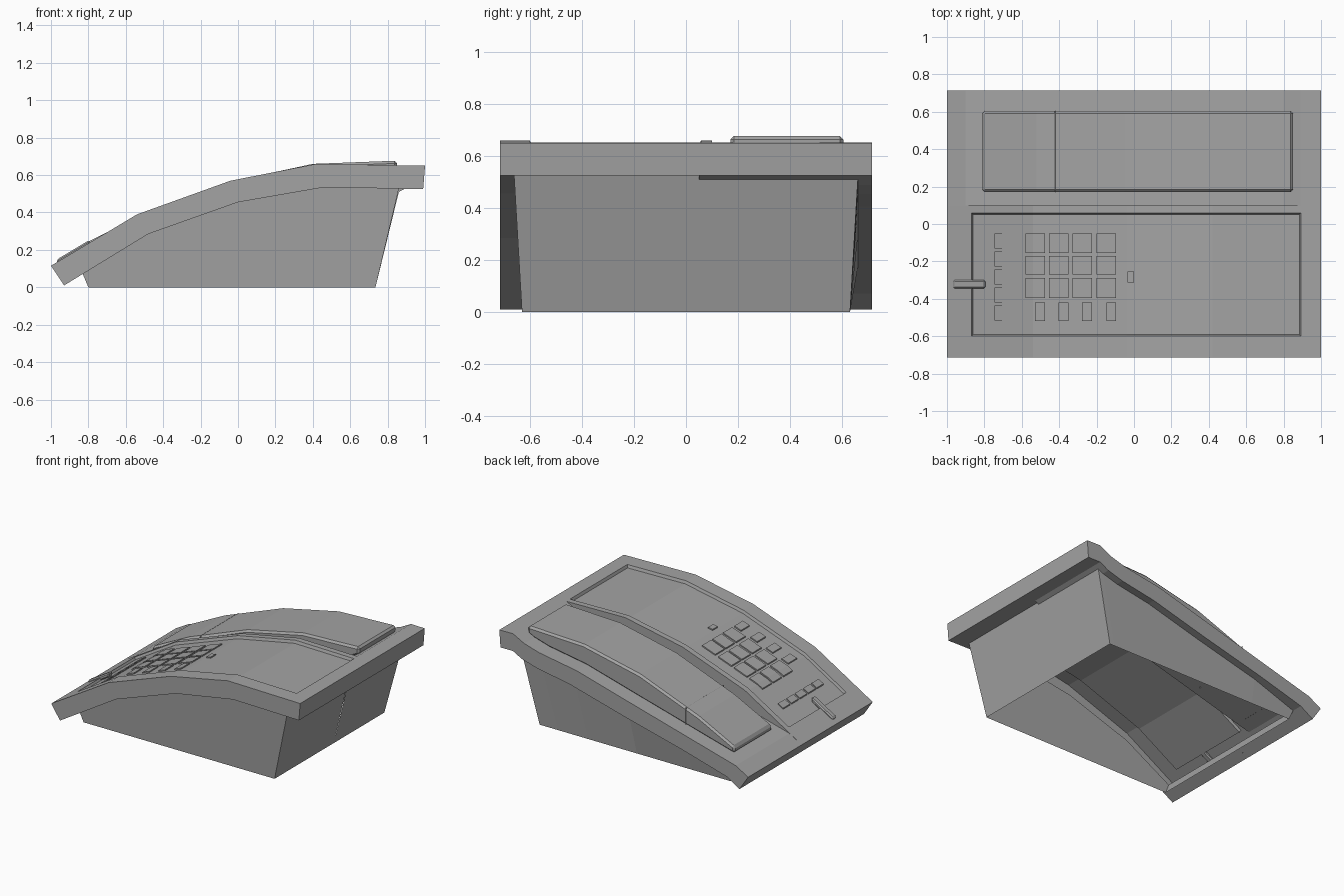
import bpy, bmesh, math

if "Cube" in bpy.data.objects:
    bpy.data.objects.remove(bpy.data.objects["Cube"], do_unlink=True)

grey = bpy.data.materials.new("plain_grey")
grey.use_nodes = True
grey.diffuse_color = (0.37, 0.37, 0.37, 1)
grey.node_tree.nodes["Principled BSDF"].inputs["Base Color"].default_value = grey.diffuse_color

# Side profiles (x, z): high arch beside the keys, sagging cradle under the handset
ARCH_TOP = [(-1, .115), (-.54, .39), (-.04, .57), (.42, .66), (1, .65)]
ARCH_LOW = [(-.93, .01), (-.48, .285), (0, .455), (.46, .535), (.99, .525)]
DIP_TOP = [(-1, .115), (-.9, .172), (-.52, .275), (-.04, .405),
           (.38, .52), (.68, .57), (.8, .605), (.89, .652), (1, .65)]
DIP_LOW = [(-.93, .01), (-.83, .072), (-.48, .17), (0, .29),
           (.43, .405), (.7, .453), (.82, .488), (.89, .526), (.99, .525)]
HANDSET_TOP = [(-.81, .24), (-.52, .385), (-.05, .563), (.4, .66), (.85, .677)]
EDGE, SPLIT, STEP = .715, .1, .05
PANEL_X, PANEL_Y, PANEL_DEPTH, PANEL_SLOPE = (-.868, .892), (-.6, .058), .02, .008


def height(profile, x):
    for (xa, za), (xb, zb) in zip(profile, profile[1:]):
        if x <= xb:
            return za + (zb - za) * (x - xa) / (xb - xa)
    return profile[-1][1]


def stations(x0, x1, *profiles):
    inner = {x for p in profiles for x, z in p if x0 < x < x1}
    return sorted(inner | {x0, x1})


def strip(bm, row_a, row_b):
    """Quads joining two rows of points."""
    for i in range(len(row_a) - 1):
        corners = (row_a[i], row_a[i + 1], row_b[i + 1], row_b[i])
        bm.faces.new([bm.verts.new(c) for c in corners])


def finish(bm, name, bevel=0):
    bmesh.ops.remove_doubles(bm, verts=bm.verts, dist=.0005)
    bmesh.ops.dissolve_degenerate(bm, dist=.0005, edges=bm.edges)
    bmesh.ops.recalc_face_normals(bm, faces=bm.faces)
    mesh = bpy.data.meshes.new(name)
    bm.to_mesh(mesh)
    bm.free()
    mesh.materials.append(grey)
    obj = bpy.data.objects.new(name, mesh)
    bpy.context.collection.objects.link(obj)
    if bevel:
        mod = obj.modifiers.new("soft_edge", "BEVEL")
        mod.width, mod.segments = bevel, 1
        mod.limit_method, mod.angle_limit = "ANGLE", math.radians(40)


def slab(name, x0, x1, y0, y1, top, low, rise=0, sink=0, bevel=0):
    """Closed block between two side profiles."""
    bm = bmesh.new()
    xs = stations(x0, x1, top, low)
    rows = [[(x, y, height(p, x) + d) for x in xs]
            for y, p, d in ((y0, low, sink), (y0, top, rise), (y1, top, rise), (y1, low, sink))]
    for i in range(4):
        strip(bm, rows[i], rows[(i + 1) % 4])
    for k in (0, -1):
        bm.faces.new([bm.verts.new(r[k]) for r in rows])
    finish(bm, name, bevel)


def row(profile, y, xs, drop=0):
    return [(x, y, height(profile, x) - drop) for x in xs]


# Top shell with sunken key panel and handset cradle
bm = bmesh.new()
full = stations(-1, 1, ARCH_TOP, DIP_TOP)
(px0, px1), (py0, py1) = PANEL_X, PANEL_Y
strip(bm, row(ARCH_TOP, -EDGE, full), row(ARCH_TOP, py0, full))
strip(bm, row(ARCH_TOP, py1, full), row(ARCH_TOP, SPLIT, full))
strip(bm, row(ARCH_TOP, SPLIT, full), row(DIP_TOP, SPLIT, full))
strip(bm, row(DIP_TOP, SPLIT, full), row(DIP_TOP, EDGE, full))
for span in ((-1, px0), (px1, 1)):
    strip(bm, row(ARCH_TOP, py0, span), row(ARCH_TOP, py1, span))

# Panel floor and its sloping border
s = PANEL_SLOPE
mouth = stations(px0, px1, ARCH_TOP)
floor = [px0 + s] + mouth[1:-1] + [px1 - s]
floor_rows = [row(ARCH_TOP, y, floor, PANEL_DEPTH) for y in (py0 + s, py1 - s)]
mouth_rows = [row(ARCH_TOP, y, mouth) for y in PANEL_Y]
strip(bm, *floor_rows)
for upper, lower in zip(mouth_rows, floor_rows):
    strip(bm, upper, lower)
for k in (0, -1):
    strip(bm, [r[k] for r in mouth_rows], [r[k] for r in floor_rows])

# Skirt around the shell
for y, top, low in ((-EDGE, ARCH_TOP, ARCH_LOW), (EDGE, DIP_TOP, DIP_LOW)):
    strip(bm, [(x, y, z) for x, z in top], [(x, y, z) for x, z in low])
for k in (0, -1):
    strip(bm, [(ARCH_TOP[k][0], y, ARCH_TOP[k][1]) for y in (-EDGE, EDGE)],
          [(ARCH_LOW[k][0], y, ARCH_LOW[k][1]) for y in (-EDGE, EDGE)])
finish(bm, "top_shell")

# Tapered base, open underneath, with the overhang rim that meets the skirt
base, rim = bmesh.new(), bmesh.new()
ends = []
for side, low in ((-1, ARCH_LOW), (1, DIP_LOW)):
    xs = stations(-.83, .86, low)
    inner, foot = [], []
    for x in xs:
        z = height(low, x)
        lean = .63 + .058 * z if side < 0 else min(.66, .615 + .29 * z)
        inner.append((x, side * lean, z))
        foot.append((-.8 + (x + .83) / 1.69 * 1.535, side * .63, 0))
    strip(rim, row(low, side * EDGE, xs), inner)
    strip(base, inner, foot)
    ends.append((low, side, inner, foot))

# End walls and end rims, stepping down where the cradle begins
for k, bend, tip in ((0, -.831, -.93), (-1, .89, .99)):
    columns = []
    for low, side, inner, foot in ends:
        x, y, z = inner[k]
        outside = [(tip, side * EDGE), (bend, side * EDGE), (x, side * EDGE)]
        rim_points = [(px, py, height(low, px)) for px, py in outside]
        middle = [(px, STEP, pz) for px, py, pz in rim_points]
        wall = [inner[k], foot[k]]
        columns += [(side, rim_points, middle, wall)]
    for side, rim_points, middle, wall in columns:
        strip(rim, rim_points, middle)
        strip(base, wall, [(px, STEP, pz) for px, py, pz in wall])
finish(rim, "underside_rim")
finish(base, "base_walls")

# Handset resting in the cradle, with a fine seam line around it
slab("handset", -.81, .85, .17, .605, HANDSET_TOP, DIP_TOP, 0, -.005, .014)
slab("handset_seam", -.424, -.419, .169, .606, HANDSET_TOP, DIP_TOP, .001, -.005, .014)


def key(name, x0, x1, y0, y1):
    slab(name, x0, x1, y0, y1, ARCH_TOP, ARCH_TOP, -.011, -PANEL_DEPTH)


# Keypad rows, narrow side keys and the line of small buttons
key_rows = [(-.58, -.475), (-.455, -.35), (-.33, -.225), (-.2, -.095)]
key_cols = [(-.155, -.05), (-.27, -.17), (-.395, -.29)]
for x0, x1 in key_rows:
    for y0, y1 in key_cols:
        key("number_key", x0, x1, y0, y1)
    key("side_key", x1 - .053, x1, -.518, -.42)
for i in range(5):
    y = -.09 - .0965 * i
    key("small_button", -.745, -.705, y - .04, y + .04)
key("status_button", -.035, 0, -.313, -.255)

# Slider on the low end
slab("slider", -.967, -.795, -.345, -.3, ARCH_TOP, ARCH_TOP, .015, -.019, .008)
